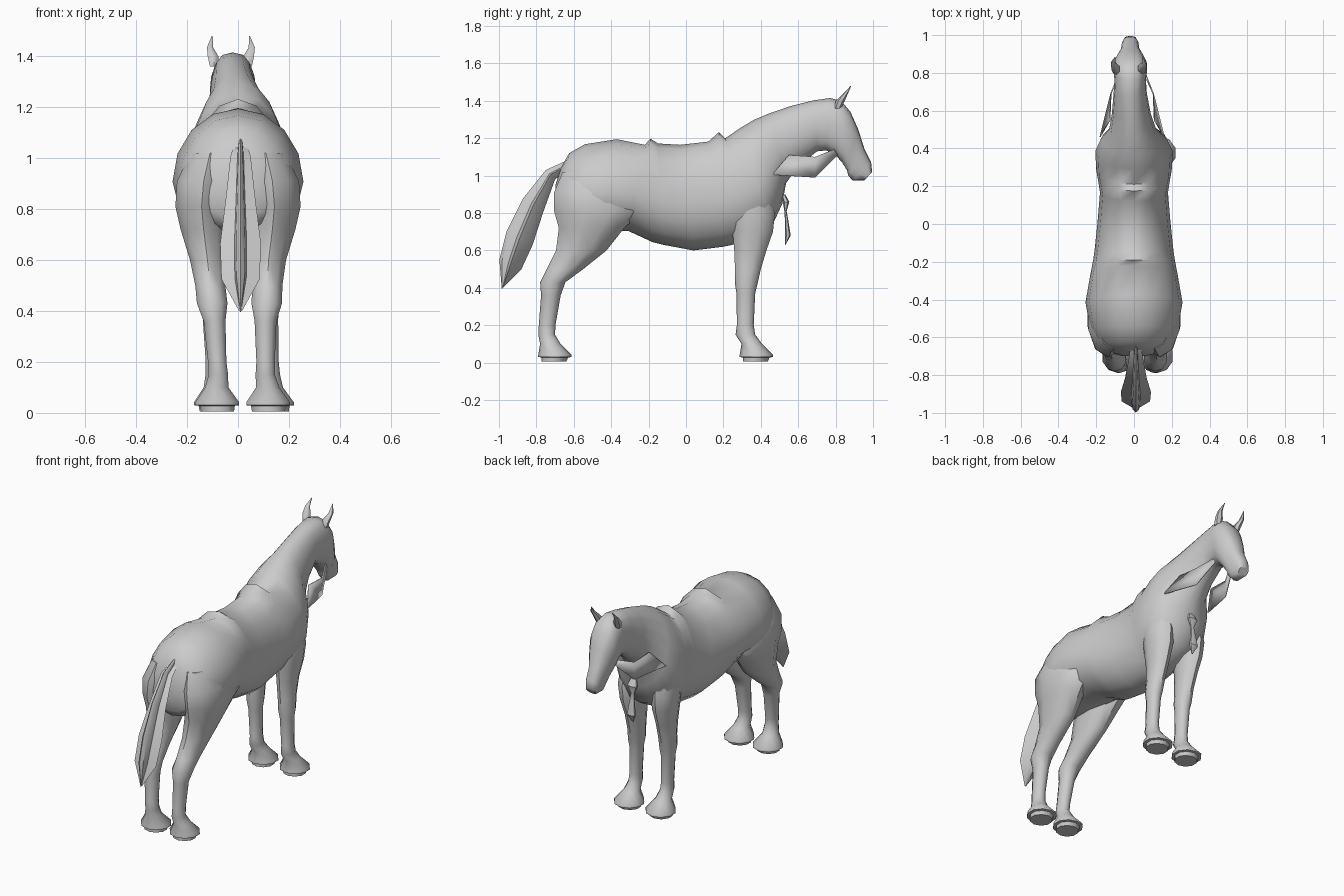
import bpy, bmesh, math
from mathutils import Vector

if "Cube" in bpy.data.objects:
    bpy.data.objects.remove(bpy.data.objects["Cube"])

GREY = bpy.data.materials.new("plain_grey")
GREY.diffuse_color = (0.6, 0.6, 0.6, 1)
GREY.use_nodes = True
GREY.node_tree.nodes["Principled BSDF"].inputs["Base Color"].default_value = GREY.diffuse_color


def finish(name, bm, angle=45):
    bmesh.ops.recalc_face_normals(bm, faces=bm.faces)
    me = bpy.data.meshes.new(name)
    bm.to_mesh(me)
    bm.free()
    me.materials.append(GREY)
    ob = bpy.data.objects.new(name, me)
    bpy.context.collection.objects.link(ob)
    bpy.ops.object.select_all(action='DESELECT')
    ob.select_set(True)
    bpy.context.view_layer.objects.active = ob
    bpy.ops.object.shade_smooth_by_angle(angle=math.radians(angle))
    return ob


def loft(name, rings, angle=45):
    """Skin a list of equal-length point rings and cap both ends."""
    bm = bmesh.new()
    loops = [[bm.verts.new(p) for p in r] for r in rings]
    n = len(loops[0])
    for a, b in zip(loops, loops[1:]):
        for i in range(n):
            j = (i + 1) % n
            bm.faces.new((a[i], a[j], b[j], b[i]))
    bm.faces.new(loops[0])
    bm.faces.new(loops[-1])
    return finish(name, bm, angle)


def egg(ty, tz, by, bz, w, n=16):
    """Upright ring from top to bottom; the head is squarer and off centre."""
    head = min(1, max(0, (ty - .6) / .2))
    m = .42 + .13 * head
    x = -.02 * min(1, max(0, (ty - .35) / .3))
    top, bot = Vector((x, ty, tz)), Vector((x, by, bz))
    pts = []
    for i in range(n):
        a = math.tau * i / n
        c, k = math.cos(a), math.sin(a)
        s = m + (1 - m) * c if c > 0 else m + m * c
        k = math.copysign(abs(k) ** (1 - .3 * head), k)
        pts.append(bot.lerp(top, s) + Vector((w * k, 0, 0)))
    return pts


def oval(z, y0, y1, xc, hw, n=10):
    """Horizontal oval ring."""
    return [(xc + hw * math.sin(math.tau * i / n),
             (y0 + y1) / 2 - (y1 - y0) / 2 * math.cos(math.tau * i / n), z)
            for i in range(n)]


# Trunk, then neck and head: top y, top z, bottom y, bottom z, half width
trunk = [
    (-.698, .95, -.70, .84, .06), (-.668, 1.045, -.69, .76, .135),
    (-.625, 1.12, -.66, .72, .19), (-.54, 1.168, -.56, .70, .232),
    (-.37, 1.195, -.45, .70, .257), (-.22, 1.165, -.31, .705, .232),
    (-.19, 1.198, -.18, .645, .215), (-.15, 1.172, -.12, .63, .208),
    (-.03, 1.165, .04, .60, .193), (.12, 1.182, .20, .62, .18),
    (.175, 1.232, .27, .635, .19), (.21, 1.20, .34, .66, .20),
]
neck_head = [
    (.29, 1.255, .455, .72, .205), (.36, 1.297, .515, .85, .175),
    (.45, 1.335, .535, .96, .125), (.56, 1.372, .60, 1.05, .103),
    (.68, 1.402, .70, 1.13, .088), (.77, 1.415, .75, 1.135, .083),
    (.83, 1.40, .795, 1.115, .09), (.88, 1.34, .835, 1.07, .087),
    (.92, 1.25, .86, 1.03, .068), (.955, 1.14, .868, 1.0, .05),
    (.99, 1.07, .89, .975, .046), (.995, 1.02, .955, .975, .033),
]
loft("body_and_head", [egg(*r) for r in trunk + neck_head], 60)

# Legs: z, back y, front y, centre x, half width; the hoof is added by rule
hind = [
    (1.02, -.66, -.40, .11, .08), (.91, -.705, -.30, .135, .11),
    (.81, -.705, -.235, .143, .108), (.72, -.68, -.33, .135, .095),
    (.60, -.695, -.425, .12, .072), (.50, -.745, -.55, .112, .062),
    (.43, -.78, -.645, .107, .063), (.36, -.775, -.67, .10, .045),
    (.20, -.787, -.698, .095, .038), (.15, -.79, -.70, .092, .04),
]
fore = [
    (.95, .25, .44, .11, .07), (.80, .245, .475, .115, .075),
    (.70, .25, .465, .112, .066), (.60, .258, .43, .108, .053),
    (.50, .262, .40, .108, .047), (.42, .262, .382, .11, .048),
    (.37, .27, .37, .11, .04), (.20, .272, .362, .11, .035),
    (.15, .265, .37, .11, .038),
]


def hoof(back, x):
    """Pastern, flared hoof and a slightly smaller sole."""
    return [(.10, back + .01, back + .12, x, .048),
            (.042, back, back + .178, x, .09),
            (.03, back, back + .178, x, .09),
            (.028, back + .018, back + .16, x, .072),
            (.006, back + .018, back + .15, x, .068)]


for side, s in (("left", -1), ("right", 1)):
    for name, rows, lean in (("hind_leg", hind + hoof(-.79, .10), .02),
                             ("front_leg", fore + hoof(.287, .11), .025)):
        loft(f"{side}_{name}",
             [oval(z, a, b, s * x + lean * max(0, 1 - z / .6), w)
              for z, a, b, x, w in rows])

# Tail: outer y, z, inner y, z, half width; ridged outside with side flaps
tail = [
    (-.63, 1.085, -.63, 1.03, .025), (-.75, 1.03, -.70, .98, .04),
    (-.87, .88, -.765, .80, .058), (-.96, .70, -.82, .63, .08),
    (-.998, .55, -.88, .50, .075), (-.985, .395, -.975, .405, .006),
]
half = [(0, 0), (.22, .12), (.3, .4), (1, .5), (.45, .85), (0, 1)]
profile = half + [(-u, v) for u, v in half[-2:0:-1]]
rings = []
for oy, oz, iy, iz, w in tail:
    out, inn = Vector((.01, oy, oz)), Vector((.01, iy, iz))
    rings.append([out.lerp(inn, v) + Vector((u * w, 0, 0)) for u, v in profile])
loft("tail", rings, 35)

# Ears: tapered cones bent forward
ear = [(.81, 1.36, .065, .02), (.825, 1.40, .07, .024),
       (.85, 1.435, .082, .014), (.882, 1.48, .073, .002)]
for side, s in (("left", -1), ("right", 1)):
    loft(f"{side}_ear", [oval(z, y - w, y + w, s * x - .028, w, 6)
                         for y, z, x, w in ear], 50)


def strap(name, upper, lower):
    """Thin band between two edges."""
    bm = bmesh.new()
    up = [bm.verts.new(p) for p in upper]
    lo = [bm.verts.new(p) for p in lower]
    for i in range(len(up) - 1):
        bm.faces.new((up[i], up[i + 1], lo[i + 1], lo[i]))
    mod = finish(name, bm, 20).modifiers.new("thickness", 'SOLIDIFY')
    mod.thickness = .006
    mod.offset = 0


# Reins: flat straps from the mouth back to the neck
for side, s in (("left", -1), ("right", 1)):
    up_x = [s * x - .01 for x in (.118, .112, .065)]
    low_x = [s * x - .01 for x in (.17, .112, .065)]
    strap(f"{side}_rein", zip(up_x, (.55, .69, .79), (1.11, 1.10, 1.14)),
          zip(low_x, (.46, .69, .81), (1.005, .99, 1.11)))

# Chest tassel hanging in front of the breast
tassel = [(.90, .52, .02), (.86, .535, .035), (.81, .532, .012),
          (.76, .538, .018), (.68, .545, .03), (.63, .53, .004)]
loft("chest_tassel", [oval(z, y - w / 2, y + w / 2, 0, w, 6) for z, y, w in tassel], 35)
